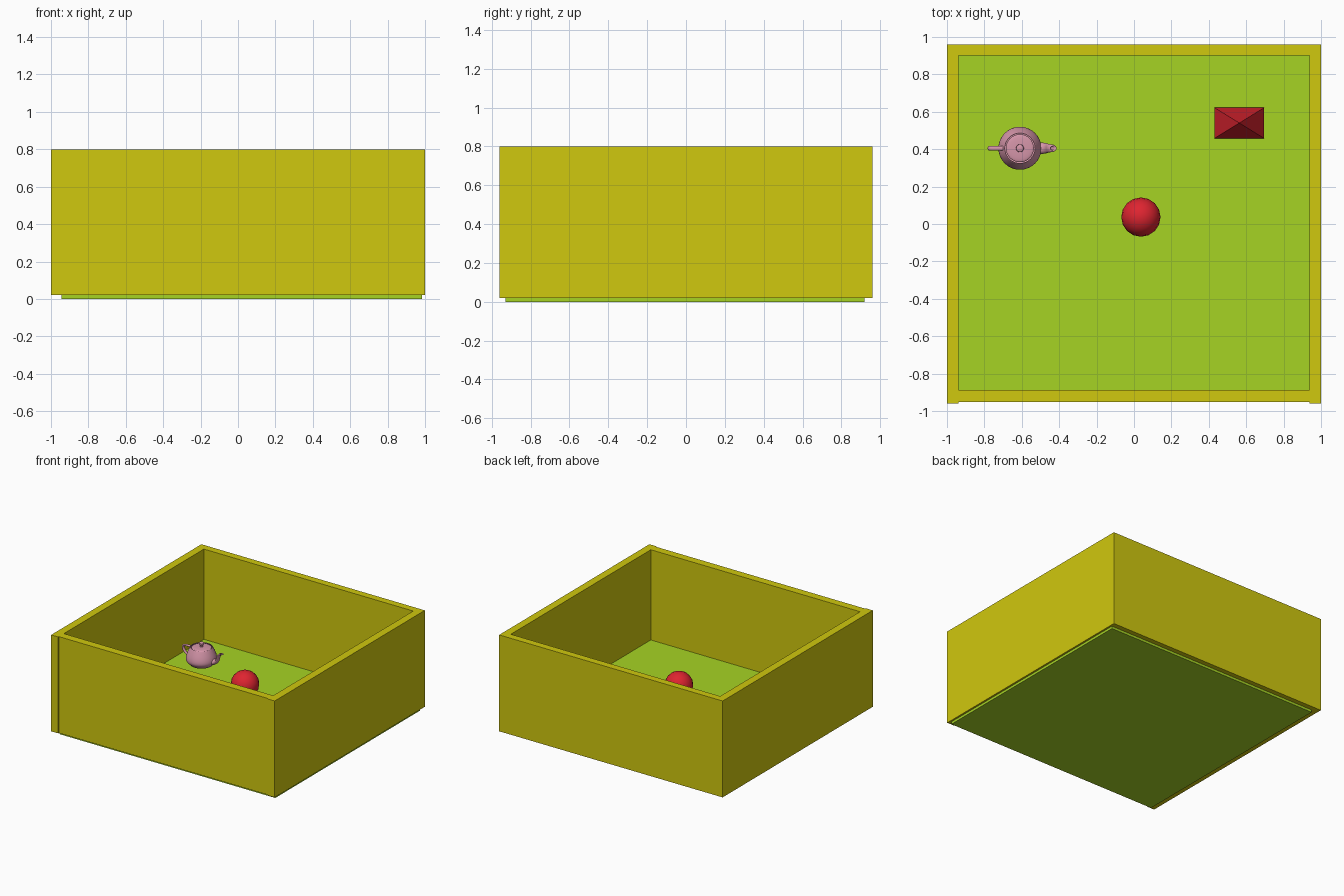
import bpy, bmesh, math
from mathutils import Vector

if "Cube" in bpy.data.objects:
    bpy.data.objects.remove(bpy.data.objects["Cube"])


def material(name, r, g, b):
    lin = lambda c: ((c / 255 + 0.055) / 1.055) ** 2.4 if c > 10 else c / 255 / 12.92
    m = bpy.data.materials.new(name)
    m.diffuse_color = (lin(r), lin(g), lin(b), 1)
    m.use_nodes = True
    m.node_tree.nodes["Principled BSDF"].inputs["Base Color"].default_value = m.diffuse_color
    return m


YELLOW = material("yellow wall", 208, 200, 14)
GREEN = material("green floor", 166, 211, 36)
PINK = material("pink", 214, 150, 170)
RED = material("red", 222, 36, 48)


def finish(bm, name, mat, smooth=None):
    bmesh.ops.recalc_face_normals(bm, faces=bm.faces)
    me = bpy.data.meshes.new(name)
    bm.to_mesh(me)
    bm.free()
    me.materials.append(mat)
    ob = bpy.data.objects.new(name, me)
    bpy.context.collection.objects.link(ob)
    if smooth:
        bpy.ops.object.select_all(action='DESELECT')
        ob.select_set(True)
        bpy.context.view_layer.objects.active = ob
        bpy.ops.object.shade_smooth_by_angle(angle=math.radians(smooth))
    return ob


def box(name, mat, x, y, z):
    bm = bmesh.new()
    bmesh.ops.create_cube(bm, size=1)
    for v in bm.verts:
        v.co = [a + (c + 0.5) * (b - a) for c, (a, b) in zip(v.co, (x, y, z))]
    return finish(bm, name, mat)


def bezier(pts, n=8):
    """Sample chained cubic segments (4 points, then 3 more for each)."""
    out = []
    for i in range(0, len(pts) - 1, 3):
        p = [Vector(q) for q in pts[i:i + 4]]
        for k in range(0 if i == 0 else 1, n + 1):
            t = k / n
            u = 1 - t
            out.append(p[0] * u**3 + p[1] * 3 * u * u * t + p[2] * 3 * u * t * t + p[3] * t**3)
    return out


# Teapot: profiles are in body units, then scaled and placed
SCALE, POT = 0.0575, Vector((-0.61, 0.405, 0.143))


def loft(name, rings):
    bm = bmesh.new()
    loops = [[bm.verts.new(POT + Vector(c) * SCALE) for c in ring] for ring in rings]
    for a, b in zip(loops, loops[1:]):
        for i in range(len(a)):
            j = (i + 1) % len(a)
            bm.faces.new((a[i], a[j], b[j], b[i]))
    bmesh.ops.remove_doubles(bm, verts=bm.verts, dist=1e-5)
    return finish(bm, name, PINK, 40)


def lathe(name, pts, n=32):
    ang = [2 * math.pi * i / n for i in range(n)]
    loft(name, [[(p.x * math.cos(a), p.x * math.sin(a), p.y) for a in ang] for p in bezier(pts)])


def tube(name, low, high, w0, w1, n=16):
    lo, hi = bezier(low), bezier(high)
    rings = []
    for k, (a, b) in enumerate(zip(lo, hi)):
        w = w0 + (w1 - w0) * k / (len(lo) - 1)
        mid, half = (a + b) / 2, (b - a) / 2
        ring = []
        for i in range(n):
            t = 2 * math.pi * i / n
            p = mid + half * math.cos(t)
            ring.append((p.x, w * math.sin(t), p.y))
        rings.append(ring)
    loft(name, rings)


lathe("teapot_body", [(1.4, 2.4), (1.34, 2.53), (1.44, 2.53), (1.5, 2.4),
                      (1.75, 1.875), (2, 1.35), (2, 0.9),
                      (2, 0.45), (1.5, 0.225), (1.5, 0.15),
                      (1.5, 0.05), (1, 0), (0, 0)])
lathe("teapot_lid", [(0, 3.15), (0.8, 3.15), (0, 2.7), (0.2, 2.55),
                     (0.4, 2.55), (1.3, 2.55), (1.3, 2.4)])
tube("teapot_handle",
     [(-1.6, 2.025), (-2.3, 2.025), (-2.7, 2.025), (-2.7, 1.8),
      (-2.7, 1.575), (-2.5, 1.125), (-1.9, 0.9)],
     [(-1.5, 2.25), (-2.5, 2.25), (-3, 2.25), (-3, 1.8),
      (-3, 1.35), (-2.65, 0.94), (-1.85, 0.6)], 0.225, 0.225)
tube("teapot_spout",
     [(1.7, 0.45), (3.1, 0.675), (2.4, 1.95), (3.3, 2.25),
      (3.5, 2.34), (3.45, 2.36), (3.2, 2.25)],
     [(1.7, 1.275), (2.6, 1.275), (2.3, 1.95), (2.7, 2.25),
      (2.8, 2.33), (2.9, 2.33), (2.8, 2.25)], 0.55, 0.15)

# Floor slab, slightly off centre and poking out below the walls
box("floor", GREEN, (-0.945, 0.985), (-0.93, 0.92), (0, 0.07))

# Four walls
WZ = (0.02, 0.8)
box("left_wall", YELLOW, (-1, -0.937), (-0.96, 0.96), WZ)
box("right_wall", YELLOW, (0.937, 1), (-0.96, 0.96), WZ)
box("front_wall", YELLOW, (-0.937, 0.937), (-0.952, -0.888), WZ)
box("back_wall", YELLOW, (-0.937, 0.937), (0.902, 0.96), WZ)

# Ball
bm = bmesh.new()
bmesh.ops.create_uvsphere(bm, u_segments=16, v_segments=10, radius=0.105)
bmesh.ops.translate(bm, verts=bm.verts, vec=(0.037, 0.037, 0.30))
finish(bm, "ball", RED, 40)

# Four-sided pyramid
bm = bmesh.new()
base = [bm.verts.new((0.563 + sx * 0.133, 0.54 + sy * 0.082, 0.10))
        for sx, sy in ((-1, -1), (1, -1), (1, 1), (-1, 1))]
apex = bm.verts.new((0.563, 0.54, 0.43))
bm.faces.new(base)
for i in range(4):
    bm.faces.new((base[i], base[(i + 1) % 4], apex))
finish(bm, "pyramid", RED)
